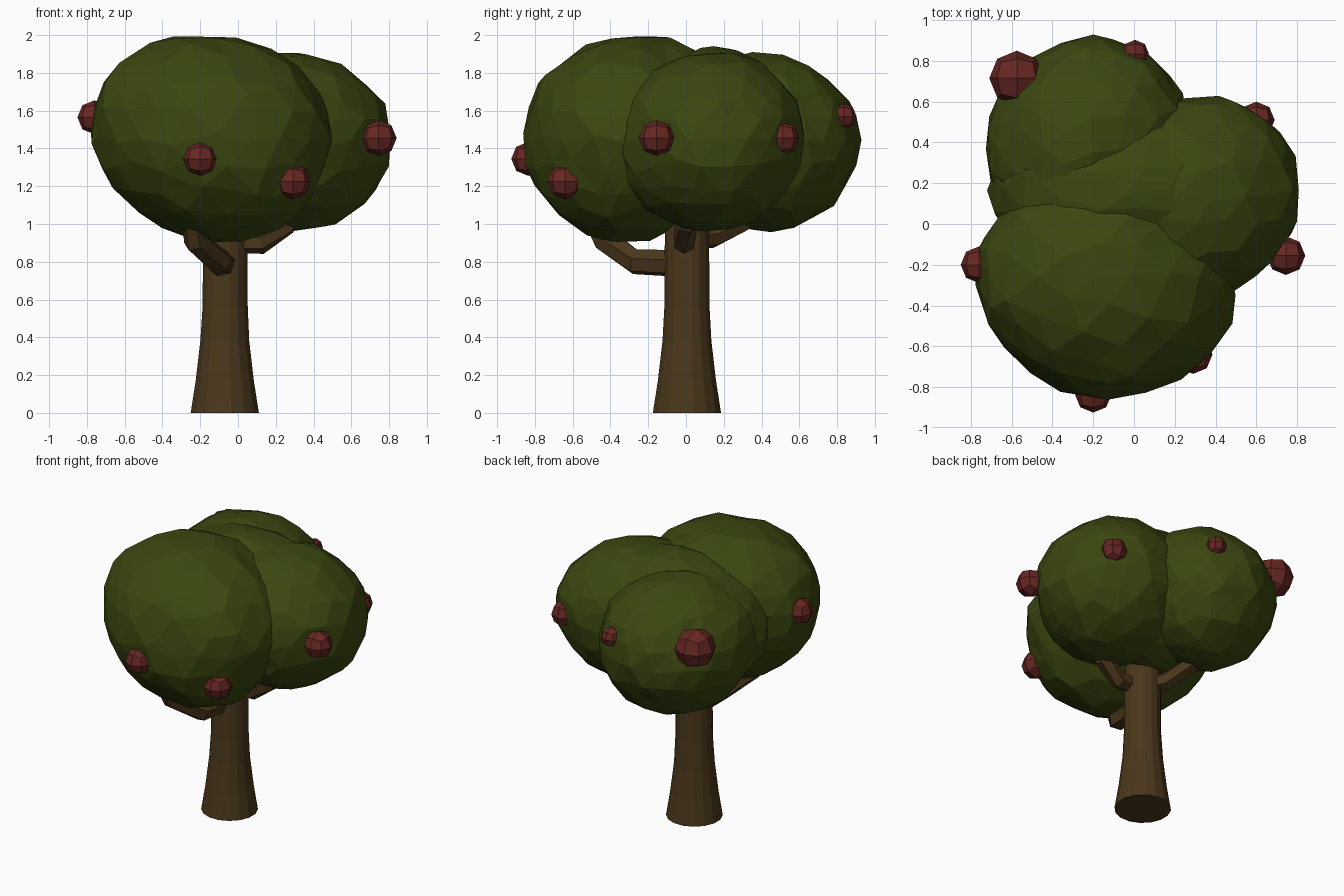
import bpy, bmesh, math, random
from mathutils import Vector

if "Cube" in bpy.data.objects:
    bpy.data.objects.remove(bpy.data.objects["Cube"])

random.seed(4)

def material(name, rgb):
    m = bpy.data.materials.new(name)
    m.diffuse_color = (*rgb, 1)
    m.use_nodes = True
    m.node_tree.nodes["Principled BSDF"].inputs["Base Color"].default_value = m.diffuse_color
    return m

BARK = material("bark", (0.068, 0.038, 0.011))
LEAF = material("leaves", (0.043, 0.062, 0.005))
RED = material("fruit_red", (0.135, 0.02, 0.016))

def finish(name, bm, mat):
    bmesh.ops.recalc_face_normals(bm, faces=bm.faces)
    me = bpy.data.meshes.new(name)
    bm.to_mesh(me)
    bm.free()
    me.materials.append(mat)
    ob = bpy.data.objects.new(name, me)
    bpy.context.collection.objects.link(ob)

def tube(name, path, sides):
    """Closed tapered tube through (x, y, z, radius) stations."""
    bm = bmesh.new()
    pts = [Vector(p[:3]) for p in path]
    rings = []
    for i, p in enumerate(pts):
        t = (pts[min(i + 1, len(pts) - 1)] - pts[max(i - 1, 0)]).normalized()
        u = t.cross(Vector((0.3, 0, 1) if abs(t.z) < 0.95 else (0, 1, 0))).normalized()
        v = t.cross(u)
        rings.append([bm.verts.new(p + path[i][3] * (u * math.cos(a) + v * math.sin(a)))
                      for a in (2 * math.pi * (k + 0.5) / sides for k in range(sides))])
    for a, b in zip(rings, rings[1:]):
        for k in range(sides):
            n = (k + 1) % sides
            bm.faces.new((a[k], a[n], b[n], b[k]))
    bm.faces.new(rings[0])
    bm.faces.new(rings[-1])
    finish(name, bm, BARK)

def blob(name, centre, radii, yx, yz, xz, taper=0.0):
    """Faceted foliage: jittered ellipsoid, sheared, and wider at the top by taper."""
    bm = bmesh.new()
    bmesh.ops.create_icosphere(bm, subdivisions=3, radius=1)
    for v in bm.verts:
        d = v.co.normalized()
        d = (d + Vector([random.uniform(-0.07, 0.07) for _ in range(3)])).normalized()
        d *= random.uniform(0.985, 1.03)
        w = 1 + taper * d.z
        x, y, z = d.x * radii[0] * w, d.y * radii[1] * w, d.z * radii[2]
        v.co = Vector(centre) + Vector((x + xz * z, y + yx * x + yz * z, z))
    finish(name, bm, LEAF)

def fruit(name, pos, r):
    """Cube with 2x2 faces per side, rounded to a ball."""
    bm = bmesh.new()
    bmesh.ops.create_cube(bm, size=1)
    bmesh.ops.subdivide_edges(bm, edges=bm.edges[:], cuts=1, use_grid_fill=True)
    for v in bm.verts:
        v.co = Vector(pos) + v.co.normalized() * r
    finish(name, bm, RED)

# Trunk and its three branches
tube("trunk", [(-0.07, 0.005, 0, 0.184), (-0.07, 0.005, 0.17, 0.157), (-0.07, 0.005, 0.38, 0.132),
               (-0.068, 0.005, 0.56, 0.122), (-0.067, 0.005, 1.3, 0.117)], 16)
tube("front_branch", [(-0.08, 0, 0.79, 0.075), (-0.1, -0.27, 0.80, 0.07),
                      (-0.22, -0.42, 0.91, 0.07), (-0.26, -0.55, 1.15, 0.05)], 6)
tube("right_branch", [(-0.07, -0.01, 0.90, 0.055), (0.12, -0.01, 0.90, 0.06),
                      (0.25, 0.0, 0.99, 0.06), (0.36, 0.05, 1.25, 0.045)], 6)
tube("back_branch", [(-0.07, 0.0, 0.92, 0.055), (-0.16, 0.14, 0.93, 0.06),
                     (-0.24, 0.32, 1.02, 0.06), (-0.24, 0.42, 1.25, 0.045)], 6)

# Foliage
blob("front_foliage", (-0.135, -0.295, 1.45), (0.63, 0.56, 0.55), -0.04, 0.07, -0.09, 0.08)
blob("right_foliage", (0.275, 0.12, 1.435), (0.54, 0.505, 0.47), 0.08, 0.03, -0.04, 0.04)
blob("back_foliage", (-0.23, 0.415, 1.435), (0.495, 0.5, 0.465), 0.08, -0.08, 0, 0.08)
blob("middle_foliage", (-0.03, 0.16, 1.465), (0.68, 0.41, 0.465), 0, 0, 0, 0.08)

# Fruit
for i, (x, y, z, r) in enumerate([
        (-0.2, -0.835, 1.345, 0.09), (0.29, -0.64, 1.225, 0.095), (0.745, -0.155, 1.455, 0.095),
        (0.6, 0.51, 1.455, 0.09), (-0.76, -0.2, 1.565, 0.09), (-0.575, 0.715, 1.6, 0.135),
        (0.005, 0.835, 1.57, 0.068)]):
    fruit(f"fruit_{i + 1}", (x, y, z), r)
